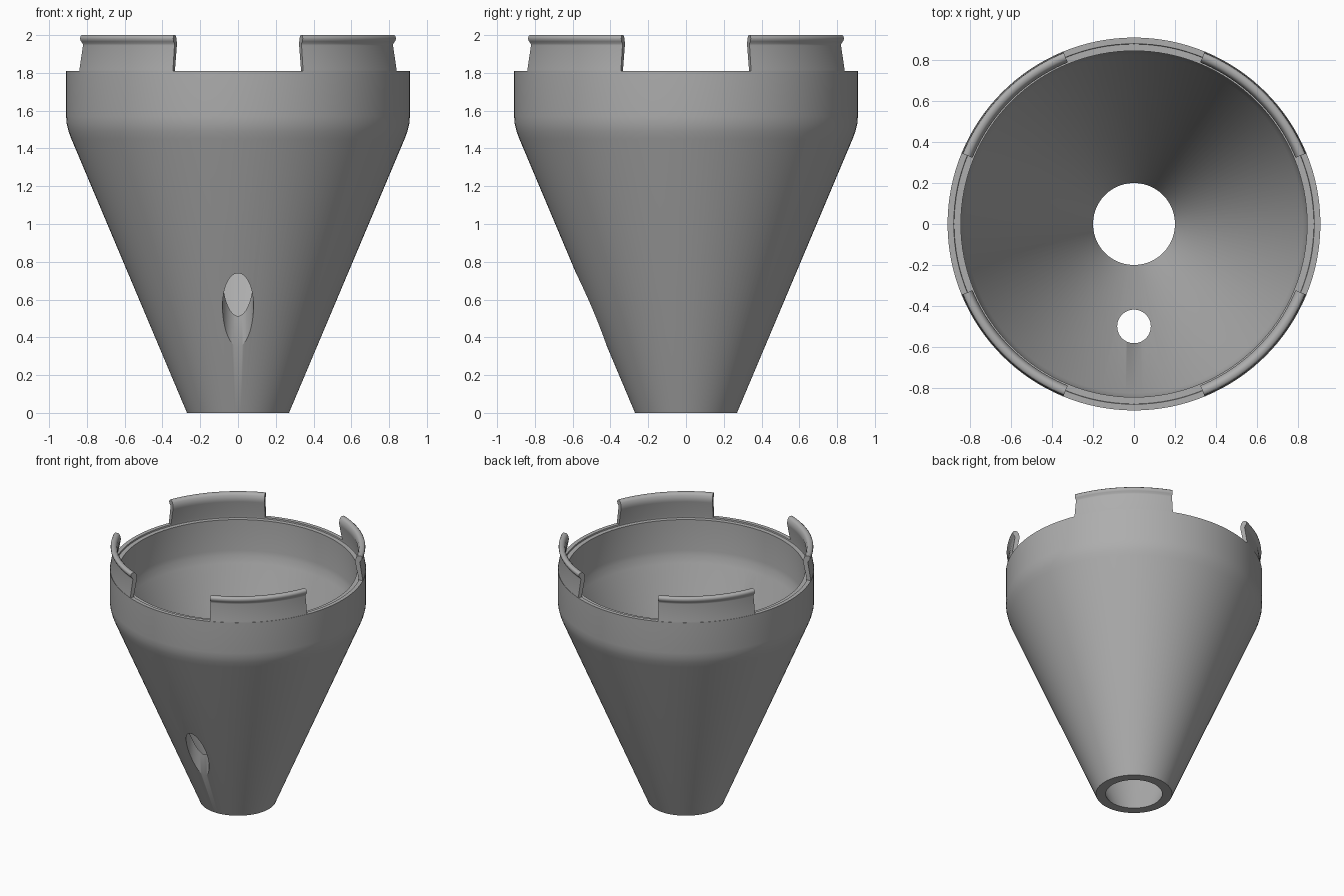
import bpy
import bmesh
from math import cos, sin, radians, tau

cube = bpy.data.objects.get("Cube")
if cube:
    bpy.data.objects.remove(cube, do_unlink=True)

grey = bpy.data.materials.new("plain grey")
grey.use_nodes = True
colour = (0.42, 0.42, 0.42, 1)
grey.diffuse_color = colour
grey.node_tree.nodes["Principled BSDF"].inputs["Base Color"].default_value = colour


def finish(bm, name):
    bmesh.ops.recalc_face_normals(bm, faces=bm.faces)
    mesh = bpy.data.meshes.new(name)
    bm.to_mesh(mesh)
    bm.free()
    mesh.materials.append(grey)
    obj = bpy.data.objects.new(name, mesh)
    bpy.context.collection.objects.link(obj)
    return obj


def activate(obj):
    bpy.ops.object.select_all(action="DESELECT")
    obj.select_set(True)
    bpy.context.view_layer.objects.active = obj


def revolve(name, profile, start=0.0, sweep=tau, steps=128):
    """Sweep a closed (radius, z) profile around z, capping partial sweeps."""
    bm = bmesh.new()
    full = sweep == tau
    rings = []
    for i in range(steps if full else steps + 1):
        a = start + sweep * i / steps
        rings.append([bm.verts.new((r * cos(a), r * sin(a), z)) for r, z in profile])
    count = len(profile)
    for i in range(steps):
        one, two = rings[i], rings[(i + 1) % len(rings)]
        for j in range(count):
            k = (j + 1) % count
            bm.faces.new((one[j], two[j], two[k], one[k]))
    if not full:
        bm.faces.new(rings[0])
        bm.faces.new(rings[-1])
    return finish(bm, name)


# Hollow funnel: outer wall, stepped rim, inner wall
funnel = revolve("funnel_body", [
    (0.27, 0), (0.882, 1.45), (0.897, 1.49), (0.907, 1.53), (0.91, 1.57),
    (0.91, 1.81), (0.88, 1.81), (0.878, 1.80), (0.845, 1.80),
    (0.845, 1.56), (0.84, 1.525), (0.825, 1.47), (0.20, 0)])

# Vertical drain hole through the front slope
bm = bmesh.new()
bmesh.ops.create_cone(bm, cap_ends=True, segments=48, radius1=0.082,
                      radius2=0.082, depth=1.2)
bmesh.ops.translate(bm, verts=bm.verts, vec=(0, -0.5, 0.55))
cutter = finish(bm, "drain_hole_cutter")
cutter.hide_render = True
cut = funnel.modifiers.new("drain hole", "BOOLEAN")
cut.operation = "DIFFERENCE"
cut.solver = "EXACT"
cut.object = cutter
activate(funnel)
bpy.ops.object.modifier_apply(modifier=cut.name)
bpy.data.objects.remove(cutter, do_unlink=True)
activate(funnel)
bpy.ops.object.shade_smooth_by_angle(angle=radians(30))

# Four snap tabs with an outward lip
tab_profile = [
    (0.908, 1.79), (0.907, 1.82), (0.887, 1.945), (0.889, 1.957),
    (0.899, 1.967), (0.904, 1.98), (0.902, 1.992), (0.894, 2.0),
    (0.872, 2.0), (0.859, 1.985), (0.852, 1.955), (0.855, 1.935),
    (0.878, 1.82), (0.879, 1.79)]
half_width = radians(22.7)
for i, side in enumerate(("back_left", "back_right", "front_right", "front_left")):
    middle = radians(45 + 90 * i)
    tab = revolve("snap_tab_" + side, tab_profile, middle - half_width,
                  2 * half_width, 24)
    activate(tab)
    bpy.ops.object.shade_smooth_by_angle(angle=radians(50))
